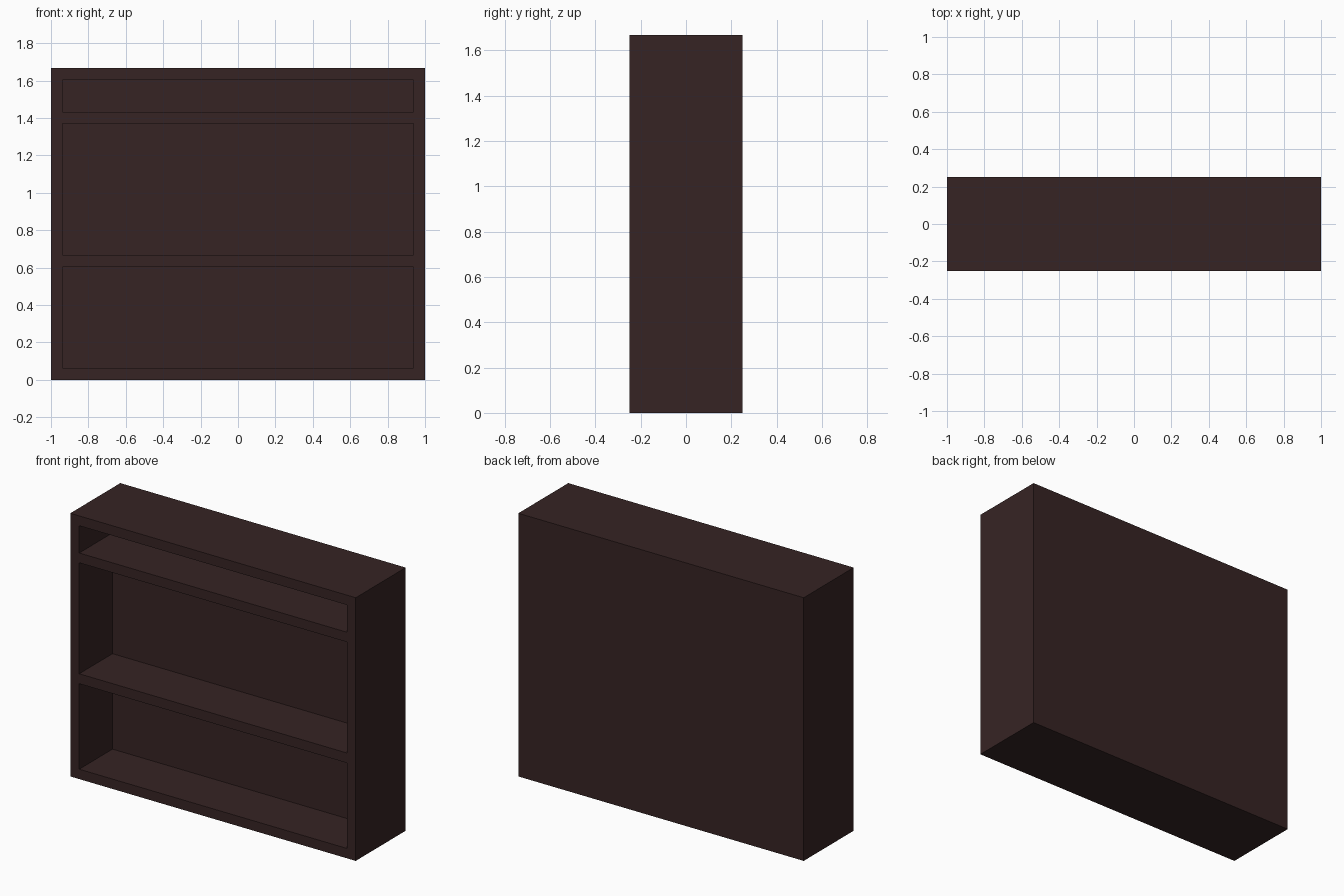
import bpy, bmesh
from mathutils import Vector

cube = bpy.data.objects.get("Cube")
if cube:
    bpy.data.objects.remove(cube, do_unlink=True)

WIDTH, DEPTH, HEIGHT = 2.0, 0.5, 1.667
BOARD = 0.0625          # thickness of sides and shelves
CAVITY = 0.333          # depth of the open compartments
OPENINGS = [(0.0625, 0.604), (0.667, 1.37), (1.432, 1.6045)]

# Dark stained wood
wood = bpy.data.materials.new("dark_brown_wood")
colour = (0.037, 0.0176, 0.0176, 1.0)
wood.use_nodes = True
wood.diffuse_color = colour
shader = next(n for n in wood.node_tree.nodes if n.type == 'BSDF_PRINCIPLED')
shader.inputs["Base Color"].default_value = colour

# Carcass block
bm = bmesh.new()
bmesh.ops.create_cube(bm, size=1)
bmesh.ops.scale(bm, vec=(WIDTH, DEPTH, HEIGHT), verts=bm.verts)
bmesh.ops.translate(bm, vec=(0, 0, HEIGHT / 2), verts=bm.verts)


def slice_front(point, normal):
    front = [f for f in bm.faces if f.normal.y < -0.9]
    geom = set(front)
    for f in front:
        geom.update(f.edges)
        geom.update(f.verts)
    bmesh.ops.bisect_plane(bm, geom=list(geom), plane_co=point, plane_no=normal)
    bm.normal_update()


# Outline the compartments on the front
bm.normal_update()
inner = WIDTH / 2 - BOARD
for x in (-inner, inner):
    slice_front((x, 0, 0), (1, 0, 0))
for low, high in OPENINGS:
    for z in (low, high):
        slice_front((0, 0, z), (0, 0, 1))

# Sink the compartments, leaving sides, shelves and a thick back
for low, high in OPENINGS:
    mouth = [f for f in bm.faces if f.normal.y < -0.9
             and abs(f.calc_center_median().x) < inner
             and low < f.calc_center_median().z < high]
    result = bmesh.ops.extrude_face_region(bm, geom=mouth)
    moved = [v for v in result["geom"] if isinstance(v, bmesh.types.BMVert)]
    bmesh.ops.translate(bm, vec=Vector((0, CAVITY, 0)), verts=moved)
    leftover = [f for f in mouth if f.is_valid]
    if leftover:
        bmesh.ops.delete(bm, geom=leftover, context='FACES_ONLY')
    bm.normal_update()

bmesh.ops.recalc_face_normals(bm, faces=bm.faces)
mesh = bpy.data.meshes.new("shelf_unit")
bm.to_mesh(mesh)
bm.free()
mesh.materials.append(wood)
unit = bpy.data.objects.new("shelf_unit", mesh)
bpy.context.collection.objects.link(unit)
